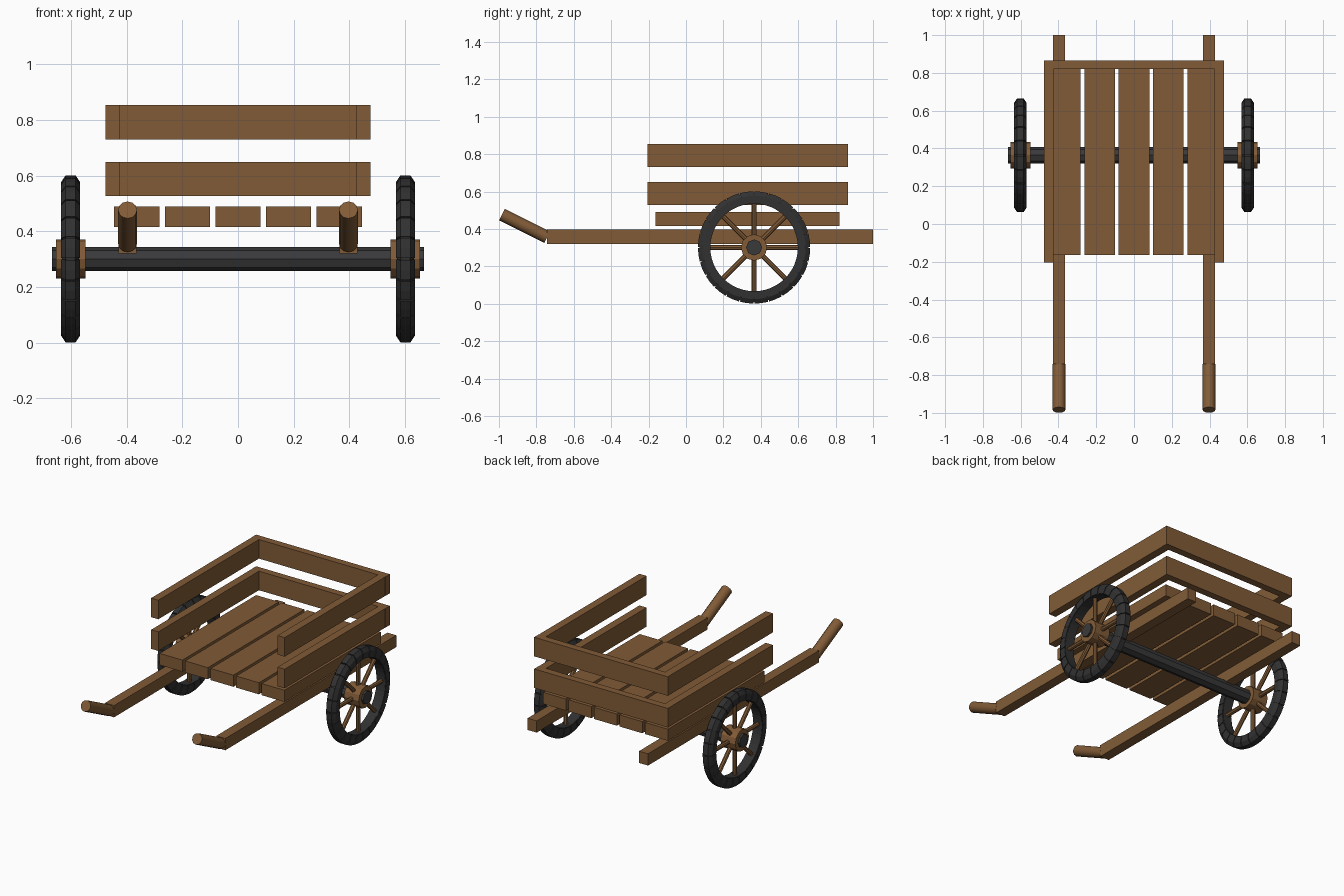
import bpy, bmesh
from math import pi, sin, cos, radians
from mathutils import Vector, Matrix

cube = bpy.data.objects.get("Cube")
if cube:
    bpy.data.objects.remove(cube)


def material(name, rgb):
    m = bpy.data.materials.new(name)
    m.use_nodes = True
    m.diffuse_color = (*rgb, 1)
    m.node_tree.nodes["Principled BSDF"].inputs["Base Color"].default_value = (*rgb, 1)
    return m


WOOD = material("brown wood", (0.22, 0.105, 0.038))
RUBBER = material("black rubber", (0.031, 0.031, 0.032))
IRON = material("dark iron", (0.042, 0.042, 0.044))


def finish(name, bm, mat, smooth=False):
    bmesh.ops.recalc_face_normals(bm, faces=bm.faces)
    mesh = bpy.data.meshes.new(name)
    bm.to_mesh(mesh)
    bm.free()
    mesh.materials.append(mat)
    ob = bpy.data.objects.new(name, mesh)
    bpy.context.collection.objects.link(ob)
    if smooth:
        bpy.ops.object.select_all(action='DESELECT')
        ob.select_set(True)
        bpy.context.view_layer.objects.active = ob
        bpy.ops.object.shade_smooth_by_angle(angle=radians(35))
    return ob


def add_box(bm, lo, hi):
    lo, hi = Vector(lo), Vector(hi)
    bmesh.ops.create_cube(bm, size=1, matrix=Matrix.Translation((lo + hi) / 2)
                          @ Matrix.Diagonal((*(hi - lo), 1)))


def add_rod(bm, a, b, radius, sides, turn=0):
    a, b = Vector(a), Vector(b)
    rot = (b - a).to_track_quat('Z', 'Y').to_matrix().to_4x4()
    bmesh.ops.create_cone(bm, cap_ends=True, segments=sides, radius1=radius, radius2=radius,
                          depth=(b - a).length,
                          matrix=Matrix.Translation((a + b) / 2) @ rot @ Matrix.Rotation(turn, 4, 'Z'))


def add_arc(bm, profile, centre, angles, closed=False):
    """Sweep an (x, radius) profile round the wheel axis through the given angles."""
    rings = [[bm.verts.new(centre + Vector((x, r * cos(t), r * sin(t)))) for x, r in profile]
             for t in angles]
    n = len(profile)
    pairs = list(zip(rings, rings[1:]))
    if closed:
        pairs.append((rings[-1], rings[0]))
    else:
        bm.faces.new(rings[0])
        bm.faces.new(rings[-1])
    for p, q in pairs:
        for i in range(n):
            j = (i + 1) % n
            bm.faces.new((p[i], p[j], q[j], q[i]))


# Floor planks
for i in range(5):
    x = (i - 2) * 0.182
    bm = bmesh.new()
    add_box(bm, (x - 0.081, -0.163, 0.415), (x + 0.081, 0.82, 0.49))
    finish(f"floor_plank_{i + 1}", bm, WOOD)

# Side and back rails, two tiers
for tier, z in (("lower", 0.527), ("upper", 0.731)):
    top = z + 0.123
    for side, s in (("left", 1), ("right", -1)):
        bm = bmesh.new()
        xs = sorted((s * 0.425, s * 0.476))
        add_box(bm, (xs[0], -0.205, z), (xs[1], 0.82, top))
        finish(f"{tier}_{side}_rail", bm, WOOD)
    bm = bmesh.new()
    add_box(bm, (-0.477, 0.82, z), (0.477, 0.866, top))
    finish(f"{tier}_back_rail", bm, WOOD)

# Axle
HUB = Vector((0, 0.364, 0.301))
bm = bmesh.new()
add_rod(bm, HUB - Vector((0.668, 0, 0)), HUB + Vector((0.668, 0, 0)), 0.043, 8)
finish("axle", bm, IRON)

TYRE_OUTER = 0.3
BLOCKS = 24
tread = [(-0.034, 0.236), (-0.034, 0.276), (-0.018, TYRE_OUTER),
         (0.018, TYRE_OUTER), (0.034, 0.276), (0.034, 0.236)]
carcass = [(x * 0.9, r - 0.008 if r > 0.25 else r - 0.002) for x, r in tread]

for side, s in (("left", 1), ("right", -1)):
    # Shaft and angled handle
    x = s * 0.397
    bm = bmesh.new()
    add_box(bm, (x - 0.032, -0.742, 0.32), (x + 0.032, 1.0, 0.396))
    finish(f"{side}_shaft", bm, WOOD)
    bm = bmesh.new()
    add_rod(bm, (x, -0.742, 0.356), (x, -0.984, 0.477), 0.034, 12)
    finish(f"{side}_handle", bm, WOOD, smooth=True)

    # Hub and spokes
    centre = HUB + Vector((s * 0.602, 0, 0))
    bm = bmesh.new()
    add_rod(bm, centre - Vector((0.053, 0, 0)), centre + Vector((0.053, 0, 0)), 0.07, 12)
    finish(f"{side}_hub", bm, WOOD)
    bm = bmesh.new()
    for k in range(8):
        t = k * pi / 4
        d = Vector((0, cos(t), sin(t)))
        add_rod(bm, centre + d * 0.05, centre + d * 0.245, 0.0135, 8)
    finish(f"{side}_spokes", bm, WOOD)

    # Tyre with separate tread blocks
    step = 2 * pi / BLOCKS
    bm = bmesh.new()
    add_arc(bm, carcass, centre, [k * step / 2 for k in range(2 * BLOCKS)], closed=True)
    finish(f"{side}_tyre", bm, RUBBER)
    bm = bmesh.new()
    for k in range(BLOCKS):
        mid = (k + 0.5) * step
        add_arc(bm, tread, centre, [mid + f * step * 0.46 for f in (-1, 0, 1)])
    finish(f"{side}_tread_blocks", bm, RUBBER)
